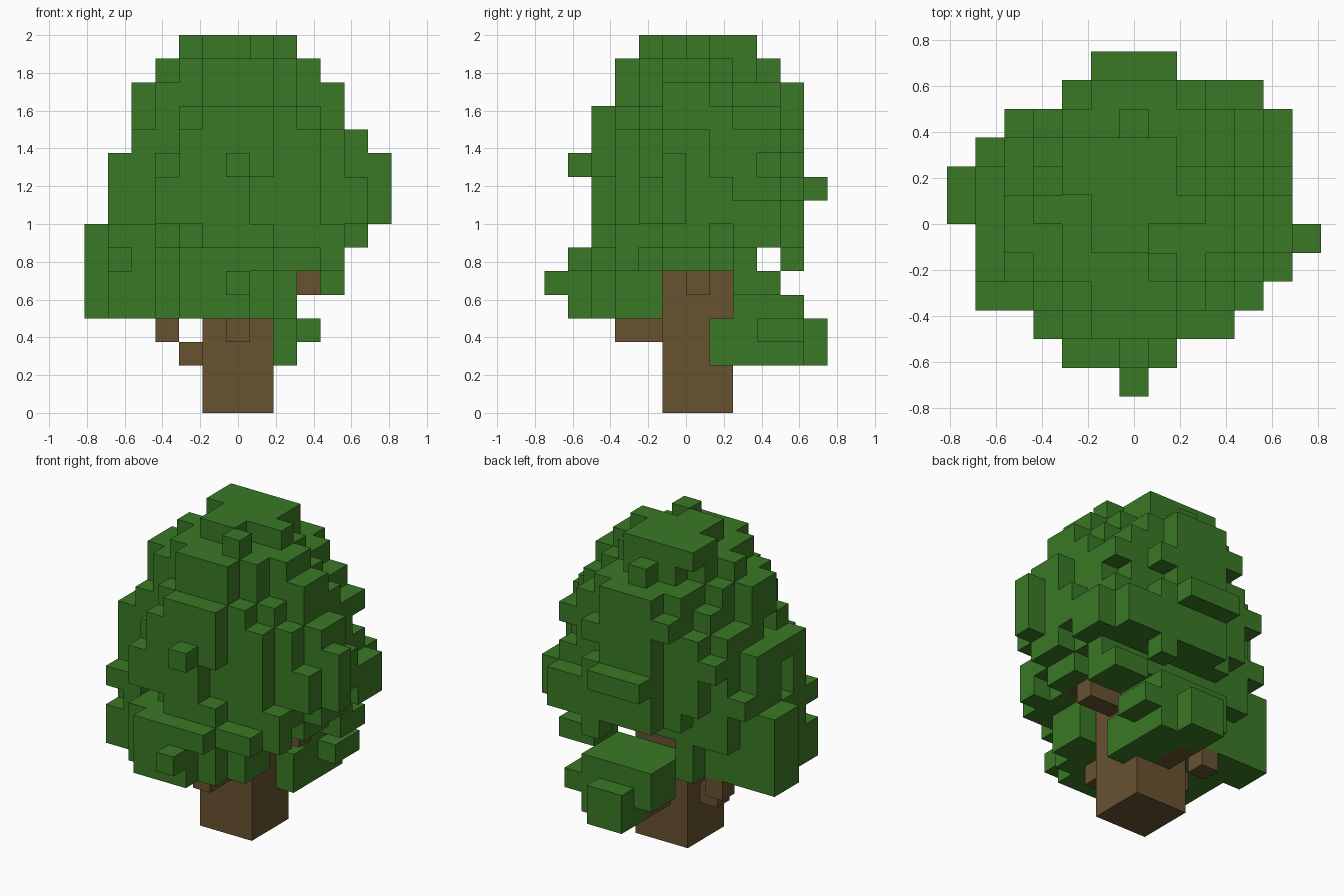
import bpy
import bmesh
import random
from mathutils import Vector

cube = bpy.data.objects.get("Cube")
if cube:
    bpy.data.objects.remove(cube, do_unlink=True)

CELL = 0.125
STEPS = [Vector(s) for s in ((1, 0, 0), (-1, 0, 0), (0, 1, 0),
                             (0, -1, 0), (0, 0, 1), (0, 0, -1))]

# Widest x range of the foliage in each row, from the front row to the back
FOOTPRINT = [(0, 0), (-2, 1), (-3, 3), (-5, 4), (-5, 5), (-5, 6),
             (-6, 5), (-6, 5), (-5, 5), (-4, 5), (-2, 4), (-1, 1)]


def make_material(name, color):
    mat = bpy.data.materials.new(name)
    mat.use_nodes = True
    mat.diffuse_color = color
    mat.node_tree.nodes["Principled BSDF"].inputs["Base Color"].default_value = color
    return mat


def box(xs, ys, zs):
    """Every cell in inclusive ranges."""
    return {(i, j, k) for i in range(xs[0], xs[1] + 1)
            for j in range(ys[0], ys[1] + 1)
            for k in range(zs[0], zs[1] + 1)}


def neighbours(cell):
    return [tuple(int(c) for c in Vector(cell) + s) for s in STEPS]


def rough_layer(level, x0, x1, y0, y1):
    """A rounded slab of cells with a ragged outline."""
    cells = set()
    cx, cy = (x0 + x1) / 2, (y0 + y1) / 2
    ax, ay = (x1 - x0 + 1) / 2, (y1 - y0 + 1) / 2
    for i, j, k in box((x0, x1), (y0, y1), (level, level)):
        left, right = FOOTPRINT[j + 6]
        u, v = abs(i - cx) / ax, abs(j - cy) / ay
        noise = random.Random(9999 + i * 977 + j * 131 + k // 2).uniform(-0.3, 0.14)
        if min(u, v) < 0.13:
            noise = 0
        if left <= i <= right and u ** 2 + v ** 2 <= 1 + noise:
            cells.add((i, j, k))
    return cells


def within_taper(cell):
    """Chamfer the corners of the crown more towards its top."""
    i, j, k = cell
    diagonal = 0.8 * abs(i) + 0.6 * abs(j + 0.5)
    return k < 9 or diagonal <= min(5.4, 1.4 + 0.8 * (16 - k))


def build_voxels(name, cells, solid, mat):
    """Make one mesh from the exposed sides of the cells."""
    bm = bmesh.new()
    verts = {}

    def vert(p):
        key = tuple(round(c * 2) for c in p)
        if key not in verts:
            verts[key] = bm.verts.new((p.x * CELL, (p.y + 0.5) * CELL,
                                       (p.z + 0.5) * CELL))
        return verts[key]

    for cell in sorted(cells):
        for step, other in zip(STEPS, neighbours(cell)):
            if other in solid:
                continue
            side = Vector((step.y, step.z, step.x))
            up = step.cross(side)
            mid = Vector(cell) + step / 2
            bm.faces.new([vert(mid + (side * a + up * b) / 2)
                          for a, b in ((-1, -1), (1, -1), (1, 1), (-1, 1))])
    mesh = bpy.data.meshes.new(name)
    bm.to_mesh(mesh)
    bm.free()
    mesh.materials.append(mat)
    obj = bpy.data.objects.new(name, mesh)
    bpy.context.collection.objects.link(obj)


# Trunk and its stub branches
trunk = box((-1, 1), (-1, 1), (0, 5))
branches = {(-2, 0, 2), (-3, 1, 3), (3, -1, 6)}
branches |= box((0, 0), (-3, -2), (3, 3)) | box((2, 3), (0, 0), (5, 5))
branches |= box((0, 0), (2, 3), (2, 2))
wood = trunk | branches

# Crown extents below the top layer, going down: x range, y range
extents = [(-3, 3, -3, 3), (-4, 4, -3, 4), (-4, 4, -4, 4),
           (-4, 5, -4, 4), (-5, 5, -4, 4), (-5, 5, -4, 4), (-5, 5, -4, 4),
           (-5, 5, -4, 4), (-5, 4, -5, 4), (-5, 2, -5, 2), (-5, 2, -5, 2)]
crown = set()
for n, extent in enumerate(extents):
    crown |= rough_layer(14 - n, *extent)
crown = set(filter(within_taper, crown))

# Open the underside around the trunk at the back and left
crown = {c for c in crown if c[2] > 5 or c[0] < -1 or c[1] < -1}
crown -= box((-2, 1), (3, 4), (6, 6))
crown = {c for c in crown if sum(o in crown for o in neighbours(c)) > 1}

# Flat crown top with a small knob at the front
crown |= box((-2, 1), (1, 2), (15, 15)) | box((-1, 2), (0, 0), (15, 15))
crown |= box((-1, 0), (-1, -1), (15, 15)) | {(1, -2, 15)}

# Protruding twigs of leaves
crown |= box((6, 6), (-1, -1), (8, 10)) | box((-6, -6), (0, 1), (4, 7))
crown |= box((-1, 1), (5, 5), (9, 9)) | box((0, 0), (-5, -5), (10, 10))
crown |= box((0, 0), (-6, -6), (5, 5)) | box((3, 4), (2, 3), (5, 5))
crown |= box((-5, -5), (0, 1), (4, 7)) | box((-5, -5), (-2, -2), (4, 8))
crown |= box((4, 5), (2, 3), (7, 8)) | box((2, 4), (4, 4), (7, 8))
crown |= box((-5, -4), (-3, -3), (7, 7)) | box((2, 2), (4, 4), (6, 6))
crown |= box((1, 1), (-5, -5), (6, 6))

# Low clump of leaves behind the trunk
clump = rough_layer(4, -1, 2, 2, 4) | rough_layer(3, -1, 3, 2, 5)
clump |= rough_layer(2, 0, 2, 2, 5) | box((2, 2), (1, 2), (2, 3))
clump |= box((3, 3), (3, 4), (3, 3)) | box((0, 1), (5, 5), (2, 3))
clump |= box((0, 2), (2, 4), (3, 4))

crown -= wood
clump -= wood | crown
solid = wood | crown | clump

bark = make_material("bark_brown", (0.137, 0.084, 0.030, 1))
leaf = make_material("leaf_green", (0.042, 0.190, 0.019, 1))
build_voxels("trunk", trunk, solid, bark)
build_voxels("branches", branches, solid, bark)
build_voxels("crown_leaves", crown, solid, leaf)
build_voxels("low_leaf_clump", clump, solid, leaf)
